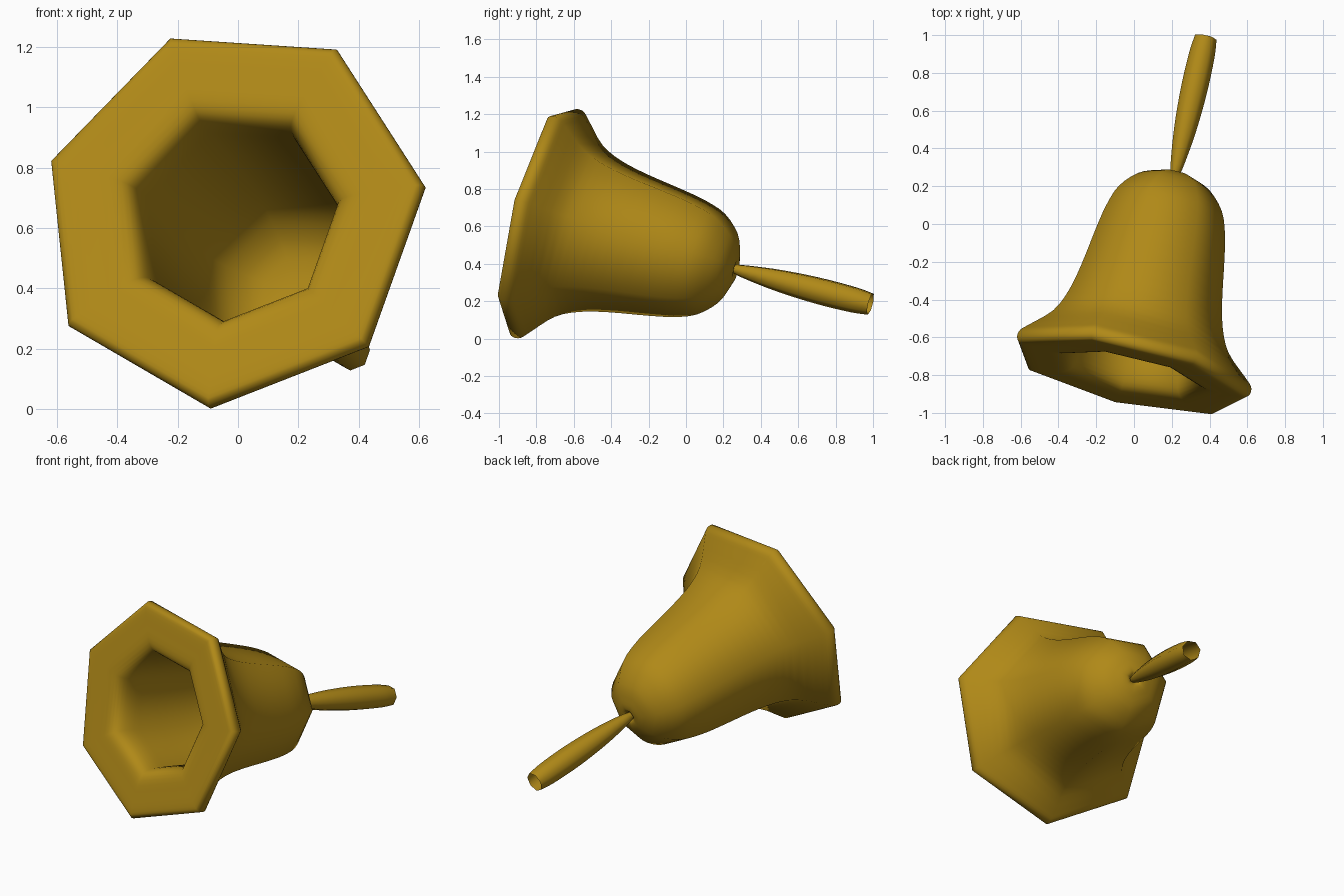
import bpy, bmesh, math
from mathutils import Vector

if "Cube" in bpy.data.objects:
    bpy.data.objects.remove(bpy.data.objects["Cube"])

SIDES = 7
PHASE = math.radians(5.9)
ORIGIN = Vector((-0.018, -0.777, 0.639))           # centre of the bell mouth
AXIS = Vector((0.225, 1.0, -0.257)).normalized()    # mouth to handle
E1 = (Vector((1, 0, 0)) - AXIS * AXIS.x).normalized()
E2 = E1.cross(AXIS)
if E2.z < 0:
    E2 = -E2

brass = bpy.data.materials.new("brass")
brass.diffuse_color = (0.434, 0.25, 0.0088, 1)
brass.use_nodes = True
brass.node_tree.nodes["Principled BSDF"].inputs["Base Color"].default_value = brass.diffuse_color


def smooth_profile(pts, n=3):
    """Catmull-Rom curve through (radius, distance) points."""
    p = [Vector(q) for q in pts]
    p = [2 * p[0] - p[1]] + p + [2 * p[-1] - p[-2]]
    out = []
    for i in range(1, len(p) - 2):
        a, b, c, d = p[i - 1:i + 3]
        for k in range(n):
            t = k / n
            out.append(0.5 * (2 * b + (c - a) * t + (2 * a - 5 * b + 4 * c - d) * t * t
                              + (3 * b - a - 3 * c + d) * t ** 3))
    return out + [p[-2]]


def lathe(name, pts):
    """Seven-sided turning of a profile around the tilted axis."""
    bm = bmesh.new()
    rings = []
    for r, s in smooth_profile(pts):
        ring = []
        for k in range(SIDES):
            a = PHASE + 2 * math.pi * k / SIDES
            ring.append(bm.verts.new(ORIGIN + AXIS * s
                                     + (E1 * math.cos(a) + E2 * math.sin(a)) * max(r, 0.004)))
        rings.append(ring)
    for lo, hi in zip(rings, rings[1:]):
        for k in range(SIDES):
            j = (k + 1) % SIDES
            bm.faces.new((lo[k], hi[k], hi[j], lo[j]))
    for f in bm.faces:
        f.smooth = True
    me = bpy.data.meshes.new(name)
    bm.to_mesh(me)
    bm.free()
    me.materials.append(brass)
    ob = bpy.data.objects.new(name, me)
    bpy.context.collection.objects.link(ob)
    return ob


# Bell: inner wall, flat flared lip, outer wall, dome with a pinched crown
lathe("bell_body", [
    (0.01, 1.065), (0.10, 1.055), (0.19, 1.02), (0.27, 0.93), (0.305, 0.80), (0.325, 0.60),
    (0.334, 0.40), (0.338, 0.20), (0.343, 0.08), (0.367, 0.005), (0.42, -0.026),
    (0.52, -0.03), (0.615, -0.03), (0.643, -0.02), (0.654, 0.005), (0.645, 0.04),
    (0.60, 0.085), (0.49, 0.195), (0.432, 0.32), (0.395, 0.475), (0.36, 0.69),
    (0.332, 0.83), (0.288, 0.95), (0.20, 1.048), (0.11, 1.091), (0.06, 1.102),
    (0.035, 1.095), (0.018, 1.075)])

# Handle: tapered grip, open at the far end
lathe("handle", [
    (0.018, 1.075), (0.026, 1.105), (0.036, 1.15), (0.056, 1.30), (0.068, 1.455),
    (0.073, 1.61), (0.070, 1.77), (0.060, 1.863)])
